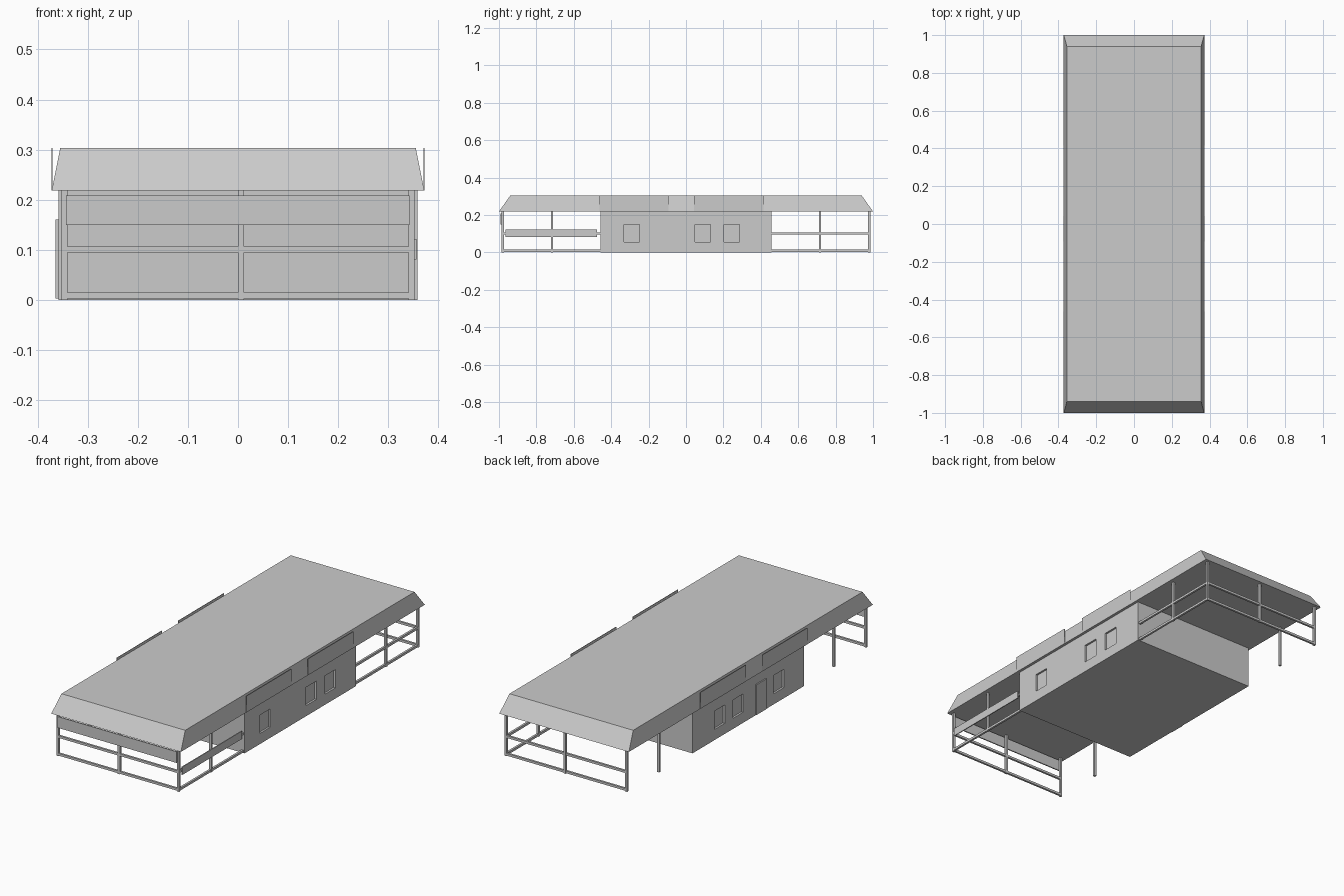
import bpy
import bmesh

cube = bpy.data.objects.get("Cube")
if cube:
    bpy.data.objects.remove(cube, do_unlink=True)

grey = bpy.data.materials.new("plain_grey")
grey.use_nodes = True
COLOUR = (0.6, 0.6, 0.6, 1)
grey.diffuse_color = COLOUR
grey.node_tree.nodes["Principled BSDF"].inputs["Base Color"].default_value = COLOUR


def finish(name, bm):
    bmesh.ops.recalc_face_normals(bm, faces=bm.faces)
    mesh = bpy.data.meshes.new(name)
    bm.to_mesh(mesh)
    bm.free()
    mesh.materials.append(grey)
    obj = bpy.data.objects.new(name, mesh)
    bpy.context.collection.objects.link(obj)
    return obj


def box(name, xs, ys, zs):
    """Box spanning the given ranges."""
    bm = bmesh.new()
    bmesh.ops.create_cube(bm, size=1)
    for v in bm.verts:
        v.co = [r[0] if c < 0 else r[1] for c, r in zip(v.co, (xs, ys, zs))]
    return finish(name, bm)


def around(centre, width):
    return (centre - width / 2, centre + width / 2)


EAVE, TOP = 0.218, 0.303
HOUSE_X, HOUSE_Y = 0.358, 0.458
BAR = 0.012
POST_X, POST_Y, MID_Y = 0.346, 0.98, 0.716

# Hipped roof: a slab with its top edges drawn in
roof = bmesh.new()
bmesh.ops.create_cube(roof, size=2)
for v in roof.verts:
    upper = v.co.z > 0
    v.co.x *= 0.355 if upper else 0.372
    v.co.y *= 0.94 if upper else 1
    v.co.z = TOP if upper else EAVE
finish("roof", roof)

# Enclosed middle building
house = box("house", (-HOUSE_X, HOUSE_X), (-HOUSE_Y, HOUSE_Y), (0, EAVE))

# Recessed windows cut into both long walls
windows = {1: (-0.29, 0.09, 0.245), -1: (0.235, 0.085, -0.25)}
for side, centres in windows.items():
    for i, y in enumerate(centres):
        cutter = box(f"window_cutter_{side}_{i}", around(side * HOUSE_X, 0.02),
                     around(y, 0.084), (0.055, 0.15))
        cutter.hide_render = True
        cutter.hide_viewport = True
        cutter.display_type = "WIRE"
        cut = house.modifiers.new("window", "BOOLEAN")
        cut.object = cutter
        cut.solver = "EXACT"

# Door on the right wall
box("door", (-HOUSE_X - 0.006, -HOUSE_X + 0.002), around(-0.1, 0.08), (0.003, 0.16))

# Upright boards along the eaves
for side in (-1, 1):
    for y0, y1 in ((-0.463, -0.093), (0.042, 0.415)):
        box("eave_board", around(side * 0.3715, 0.002), (y0, y1), (EAVE, TOP))

# Posts under both open ends
for end in (-1, 1):
    spots = [(x, end * POST_Y) for x in (-POST_X, 0.006, POST_X)]
    spots += [(x, end * MID_Y) for x in (-POST_X, POST_X)]
    for x, y in spots:
        box("post", around(x, BAR), around(y, BAR), (0, EAVE))

    # Rails across the end and along the left side
    for z in (0.009, 0.101):
        box("end_rail", (-POST_X, POST_X), around(end * POST_Y, BAR * 0.9), around(z, BAR))
        box("side_rail", around(POST_X, BAR * 0.9),
            sorted((end * POST_Y, end * HOUSE_Y)), around(z, BAR))

# Fascia and side boards on the front fence
box("front_board", (-0.343, 0.342), (-0.992, -0.986), (0.15, 0.208))
box("side_board", (0.351, 0.356), (-0.965, -0.475), (0.081, 0.122))
